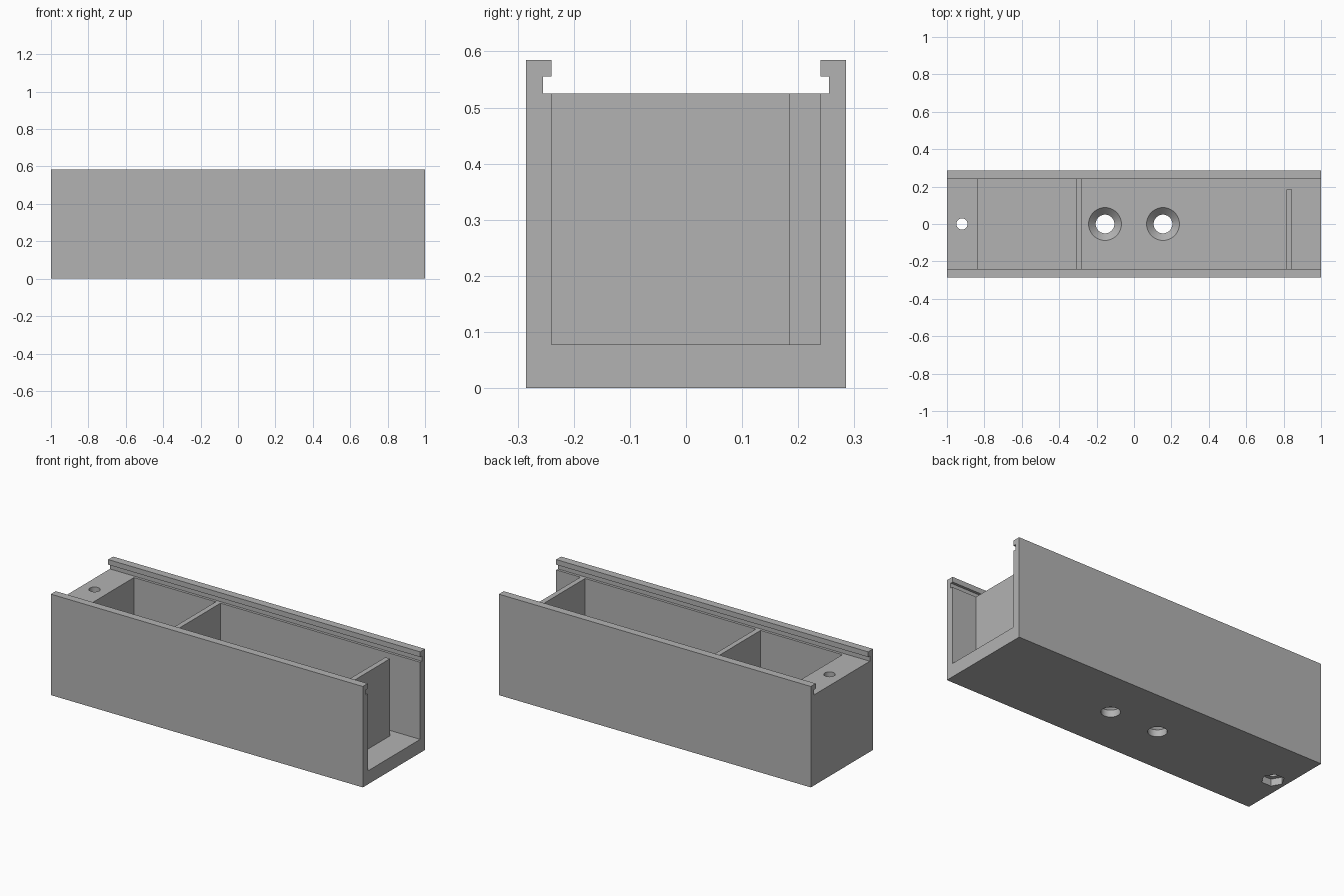
import bpy
import bmesh
from math import radians
from mathutils import Matrix, Vector

cube = bpy.data.objects.get("Cube")
if cube:
    bpy.data.objects.remove(cube, do_unlink=True)

grey = bpy.data.materials.new("plain grey")
grey.use_nodes = True
COLOUR = (0.45, 0.45, 0.45, 1)
grey.diffuse_color = COLOUR
grey.node_tree.nodes["Principled BSDF"].inputs["Base Color"].default_value = COLOUR

WALL, OUTER, GROOVE = 0.24, 0.285, 0.255
FLOOR, DECK, LIP, TOP = 0.078, 0.525, 0.555, 0.585


def finish(name, bm):
    bmesh.ops.recalc_face_normals(bm, faces=bm.faces)
    mesh = bpy.data.meshes.new(name)
    bm.to_mesh(mesh)
    bm.free()
    mesh.materials.append(grey)
    obj = bpy.data.objects.new(name, mesh)
    bpy.context.collection.objects.link(obj)
    return obj


def box(name, x0, x1, y0, y1, z0, z1):
    bm = bmesh.new()
    size = Vector((x1 - x0, y1 - y0, z1 - z0))
    centre = Vector((x0 + x1, y0 + y1, z0 + z1)) / 2
    bmesh.ops.create_cube(bm, size=1, matrix=Matrix.Translation(centre) @ Matrix.Diagonal(size.to_4d()))
    return finish(name, bm)


def post(name, x, z0, z1, r0, r1, sides=48, turn=0):
    bm = bmesh.new()
    place = Matrix.Translation((x, 0, (z0 + z1) / 2)) @ Matrix.Rotation(radians(turn), 4, 'Z')
    bmesh.ops.create_cone(bm, cap_ends=True, segments=sides, radius1=r0, radius2=r1,
                          depth=z1 - z0, matrix=place)
    return finish(name, bm)


def combine(target, tool, operation):
    mod = target.modifiers.new(operation.lower(), 'BOOLEAN')
    mod.operation, mod.object, mod.solver = operation, tool, 'EXACT'
    bpy.context.view_layer.objects.active = target
    bpy.ops.object.modifier_apply(modifier=mod.name)
    bpy.data.objects.remove(tool, do_unlink=True)


# Channel with grooved rails for a sliding lid, extruded along x
half = [(OUTER, 0), (OUTER, TOP), (WALL, TOP), (WALL, LIP), (GROOVE, LIP),
        (GROOVE, DECK), (WALL, DECK), (WALL, FLOOR)]
profile = half + [(-y, z) for y, z in reversed(half)]
bm = bmesh.new()
face = bm.faces.new([bm.verts.new((-1, y, z)) for y, z in profile])
out = bmesh.ops.extrude_face_region(bm, geom=[face])
bmesh.ops.translate(bm, vec=(2, 0, 0), verts=[v for v in out["geom"] if isinstance(v, bmesh.types.BMVert)])
body = finish("channel_body", bm)

# Solid end block
combine(body, box("end_block", -1, -0.835, -WALL - 0.01, WALL + 0.01, FLOOR - 0.01, DECK), 'UNION')

# Lid screw hole with a hexagonal nut pocket beneath
combine(body, post("screw_hole", -0.92, -0.1, 0.7, 0.03, 0.03), 'DIFFERENCE')
combine(body, post("nut_pocket", -0.92, -0.04, 0.04, 0.06, 0.06, 6, 30), 'DIFFERENCE')

# Countersunk mounting holes in the floor
for x in (-0.155, 0.155):
    combine(body, post("mount_hole", x, -0.1, 0.2, 0.05, 0.05), 'DIFFERENCE')
    combine(body, post("countersink", x, 0.04, FLOOR + 0.01, 0.05, 0.098), 'DIFFERENCE')

# Partitions: one full width, one with a cable gap
middle = box("middle_partition", -0.31, -0.28, -WALL, WALL, FLOOR, DECK)
end = box("end_partition", 0.815, 0.845, -WALL, 0.185, FLOOR, DECK)

# Smooth round holes, keep edges sharp
bpy.ops.object.select_all(action='DESELECT')
body.select_set(True)
bpy.context.view_layer.objects.active = body
bpy.ops.object.shade_smooth_by_angle(angle=radians(30))
